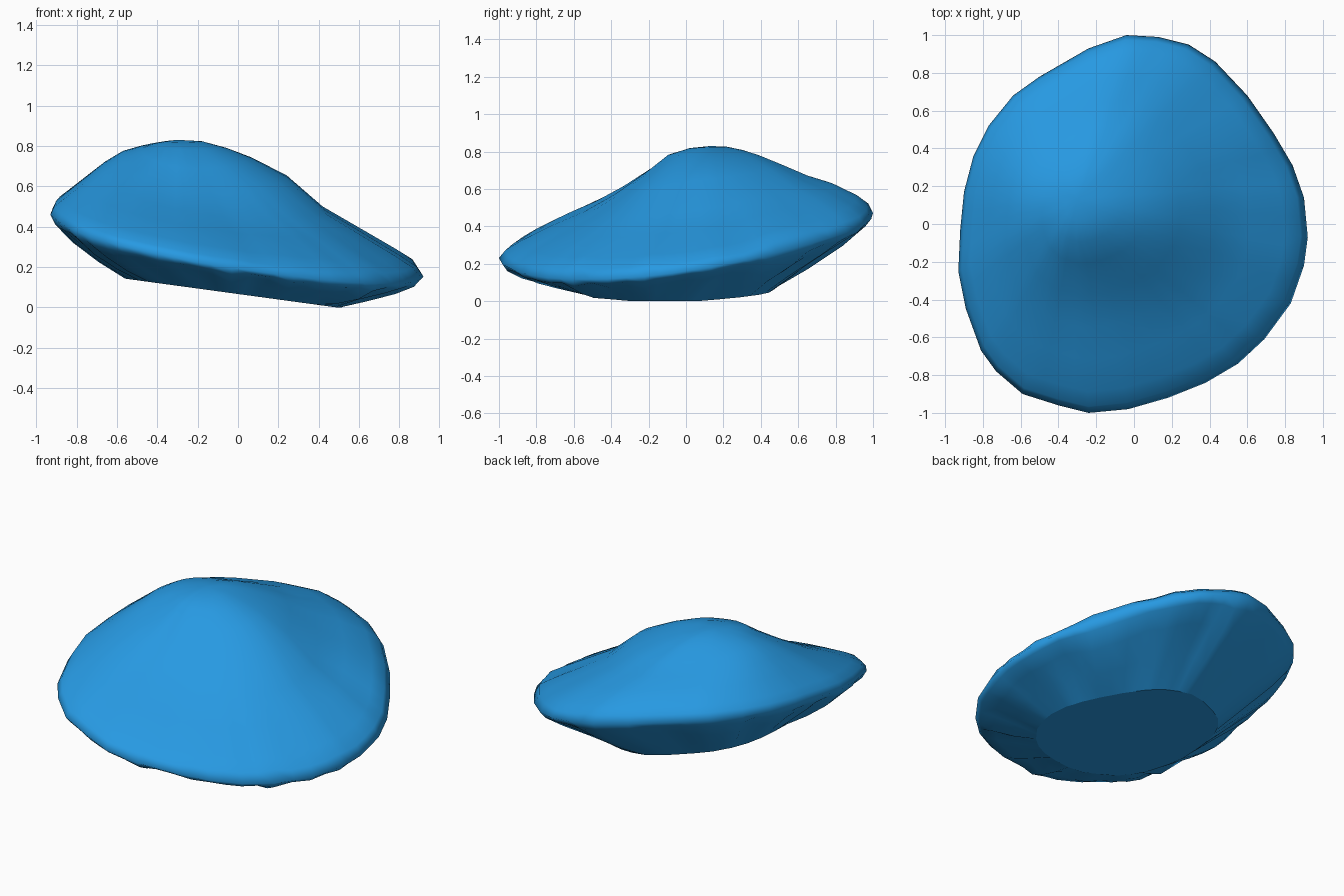
import bpy, bmesh, math, random
from mathutils import Vector

if "Cube" in bpy.data.objects:
    bpy.data.objects.remove(bpy.data.objects["Cube"])

random.seed(4)

# Rim outline seen from above (counter-clockwise)
OUTLINE = [(.92, -.07), (.90, .14), (.84, .31), (.74, .48), (.60, .68), (.43, .86),
           (.29, .95), (.13, .99), (-.04, 1.0), (-.24, .93), (-.50, .78), (-.64, .68),
           (-.77, .52), (-.85, .36), (-.90, .17), (-.92, -.03), (-.93, -.25),
           (-.89, -.45), (-.81, -.67), (-.73, -.78), (-.59, -.90), (-.40, -.96),
           (-.24, -1.0), (-.03, -.98), (.18, -.92), (.38, -.84), (.55, -.74),
           (.69, -.61), (.83, -.42), (.90, -.22)]

# Dome: fall from peak (0) to rim (1) in four directions
PEAK = Vector((-.30, .13, .83))
STEPS = [.1, .2, .3, .45, .6, .75, .9, .97, 1]
RIGHT = [.01, .06, .13, .27, .51, .67, .83, .91, 1]
BACK = [.01, .06, .14, .29, .44, .55, .73, .86, 1]
LEFT = [.02, .05, .09, .17, .34, .56, .78, .88, 1]
FRONT = [.02, .08, .23, .43, .59, .71, .85, .93, 1]


def rim_point(x, y):
    return Vector((x, y, .326 - .18 * x + .138 * y))


def base_point(p):
    x, y = p.x * .58 - .02, p.y * .56 - .09
    return Vector((x, y, max(0, .066 - .136 * x)))


# Rim with one extra point between each pair
rim = []
for i, a in enumerate(OUTLINE):
    b = OUTLINE[(i + 1) % len(OUTLINE)]
    rim += [rim_point(*a), rim_point((a[0] + b[0]) / 2, (a[1] + b[1]) / 2)]
n = len(rim)
pleat = [random.uniform(-1, 1) for _ in rim]


def dome_point(i, k):
    r = rim[i]
    d = (r - PEAK).xy.normalized()
    side = RIGHT if d.x > 0 else LEFT
    end = BACK if d.y > 0 else FRONT
    fall = side[k] * d.x ** 2 + end[k] * d.y ** 2
    p = PEAK.lerp(r, STEPS[k])
    p.z = PEAK.z + (r.z - PEAK.z) * fall
    # shallow creases on the right side, fading towards the peak
    if STEPS[k] < 1:
        p.z += .016 * pleat[i] * STEPS[k] ** 3 * max(0, d.x)
    return p


def wall_point(i, t):
    p = rim[i].lerp(base_point(rim[i]), t)
    p.z -= .022 * math.sin(math.pi * t ** .4)
    # pleats push the wall in and out
    p.z -= .028 * pleat[i] * math.sin(math.pi * t ** .8)
    p.z = max(p.z, .005)
    return p


bm = bmesh.new()
top = bm.verts.new(PEAK)
rings = [[bm.verts.new(dome_point(i, k)) for i in range(n)] for k in range(len(STEPS))]
# Pleated underside and flat tilted base
for t in (.07, .3, .65):
    rings.append([bm.verts.new(wall_point(i, t)) for i in range(n)])
rings.append([bm.verts.new(base_point(p)) for p in rim])

for i in range(n):
    j = (i + 1) % n
    bm.faces.new((top, rings[0][i], rings[0][j]))
    for a, b in zip(rings, rings[1:]):
        bm.faces.new((a[i], b[i], b[j], a[j]))
for f in bm.faces:
    f.smooth = True
# Crisp edge around the flat base
base = bm.faces.new(rings[-1][::-1])
for e in base.edges:
    e.smooth = False
bmesh.ops.recalc_face_normals(bm, faces=bm.faces)

mesh = bpy.data.meshes.new("domed_shell")
bm.to_mesh(mesh)
bm.free()
shell = bpy.data.objects.new("domed_shell", mesh)
bpy.context.collection.objects.link(shell)

# Blue material
mat = bpy.data.materials.new("blue")
mat.diffuse_color = (.02, .32, .76, 1)
mat.use_nodes = True
mat.node_tree.nodes["Principled BSDF"].inputs["Base Color"].default_value = mat.diffuse_color
mesh.materials.append(mat)
